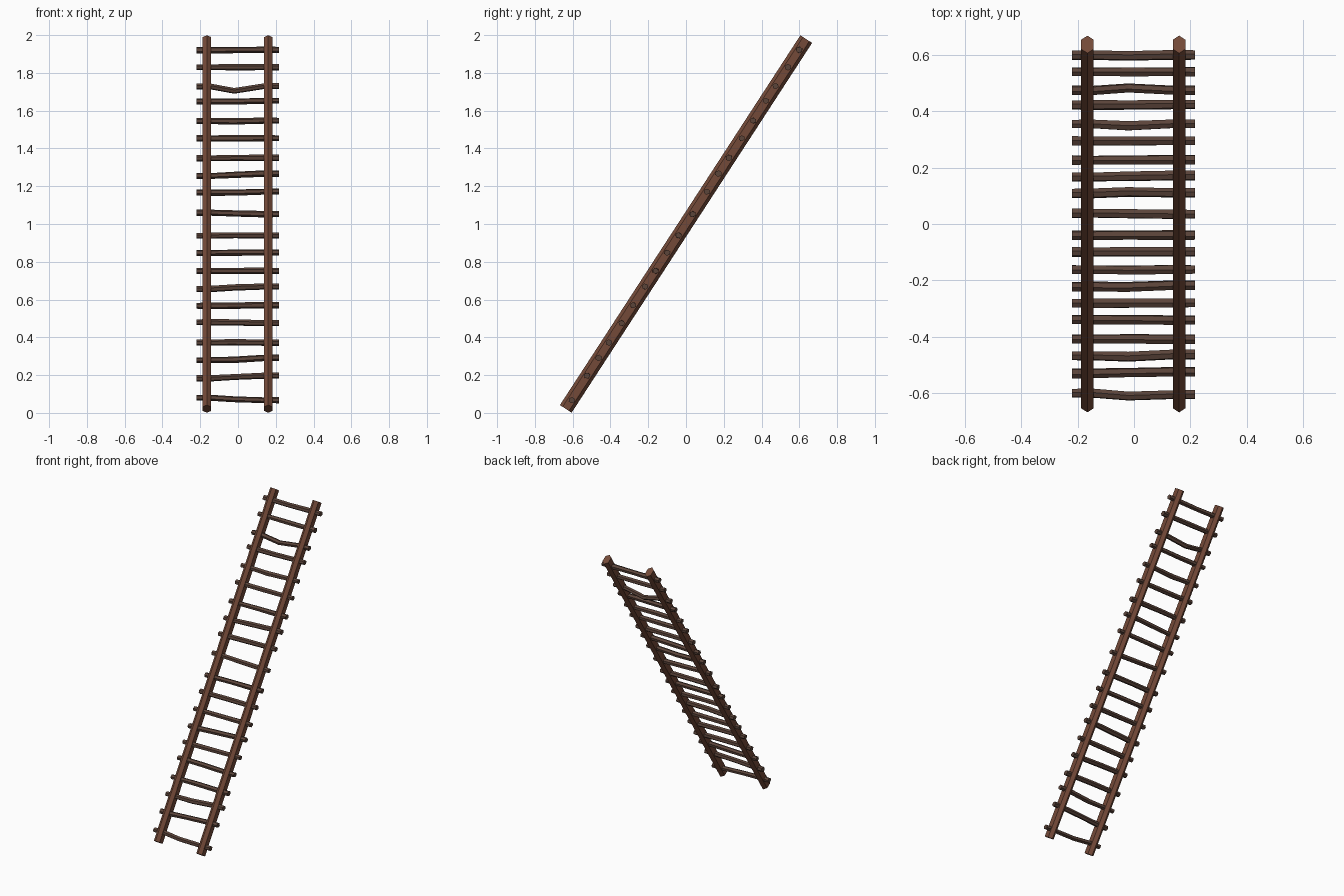
import bpy, bmesh, random
from math import cos, sin, tau, pi
from mathutils import Vector

if "Cube" in bpy.data.objects:
    bpy.data.objects.remove(bpy.data.objects["Cube"])

random.seed(4)
UP = Vector((0, 0.545, 0.838))      # direction along the leaning rails
OUT = Vector((0, 0.838, -0.545))    # across the rails, toward the back
X = Vector((1, 0, 0))


def material(name, rgb):
    m = bpy.data.materials.new(name)
    m.diffuse_color = (*rgb, 1)
    m.use_nodes = True
    m.node_tree.nodes["Principled BSDF"].inputs["Base Color"].default_value = m.diffuse_color
    return m


RAIL = material("rail wood", (0.175, 0.068, 0.040))
RUNG = material("rung wood", (0.105, 0.058, 0.042))


def loft(name, rings, mat):
    """Skin a list of equal-length point rings into a capped solid."""
    bm = bmesh.new()
    loops = [[bm.verts.new(p) for p in ring] for ring in rings]
    n = len(loops[0])
    for a, b in zip(loops, loops[1:]):
        for i in range(n):
            j = (i + 1) % n
            bm.faces.new((a[i], a[j], b[j], b[i]))
    bm.faces.new(loops[0])
    bm.faces.new(loops[-1])
    bmesh.ops.recalc_face_normals(bm, faces=bm.faces)
    me = bpy.data.meshes.new(name)
    bm.to_mesh(me)
    bm.free()
    me.materials.append(mat)
    ob = bpy.data.objects.new(name, me)
    bpy.context.collection.objects.link(ob)


# Side rails: deep hexagonal poles
section = [(0, -.037), (.022, -.02), (.022, .02), (0, .037), (-.022, .02), (-.022, -.02)]
for name, x in (("left_rail", -0.165), ("right_rail", 0.160)):
    rings = [[Vector((x, 0, 1)) + UP * t + X * u + OUT * v for u, v in section]
             for t in (-1.168, 1.168)]
    loft(name, rings, RAIL)

# Rungs: height at left, middle and right, and backward bow at the middle
rungs = [
    (.080, .072, .067, -.007), (.183, .190, .197, .000), (.279, .281, .291, -.004),
    (.373, .374, .372, .000), (.480, .479, .475, .000), (.567, .568, .570, .000),
    (.656, .664, .669, -.004), (.751, .752, .752, -.002), (.847, .848, .848, .000),
    (.938, .940, .940, .000), (1.060, 1.056, 1.052, .000), (1.166, 1.166, 1.171, .005),
    (1.254, 1.260, 1.267, .000), (1.348, 1.350, 1.350, .000), (1.453, 1.453, 1.454, .000),
    (1.545, 1.544, 1.547, -.006), (1.648, 1.648, 1.652, .000), (1.728, 1.705, 1.730, .018),
    (1.830, 1.830, 1.830, .000), (1.920, 1.920, 1.922, -.002),
]
for k, (zl, zm, zr, bow) in enumerate(rungs, 1):
    roll = random.uniform(-0.25, 0.25)
    stations = [(-.219, zl, 0), (-.145, zl, 0), (-.02, zm, bow), (.14, zr, 0), (.216, zr, 0)]
    rings = []
    for x, z, dy in stations:
        y = 0.65 * ((zl + zr) / 2 - 1) + 0.4 * (z - (zl + zr) / 2) + dy
        r = 0.0178 * random.uniform(0.93, 1.06)
        rings.append([Vector((x, y + r * cos(a), z + 0.93 * r * sin(a)))
                      for a in (roll + pi / 2 + tau * i / 6 for i in range(6))])
    loft(f"rung_{k:02d}", rings, RUNG)
